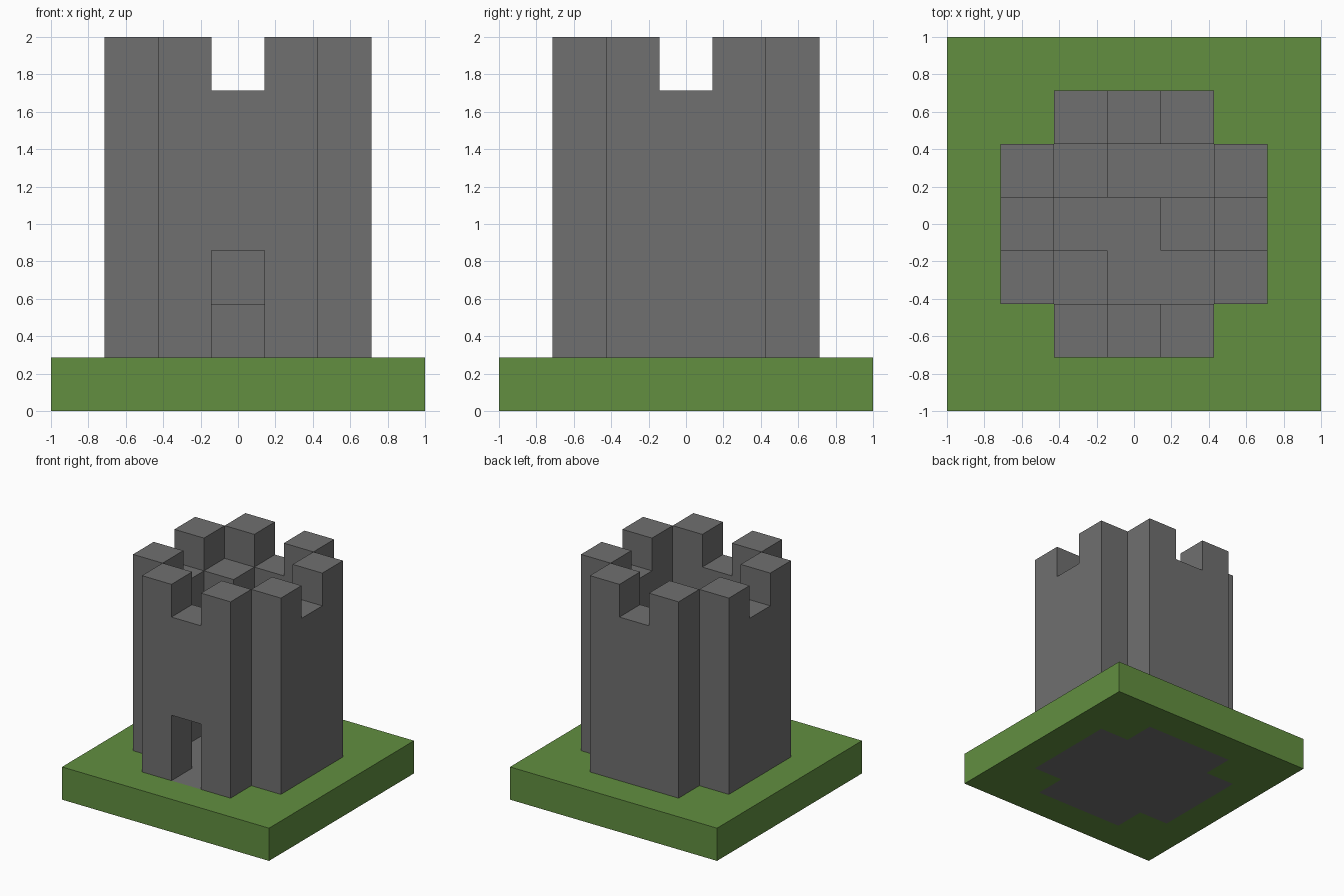
import bpy, bmesh
from mathutils import Vector

old = bpy.data.objects.get("Cube")
if old:
    bpy.data.objects.remove(old, do_unlink=True)

U = 2 / 7  # edge length of one block


def material(name, rgb):
    mat = bpy.data.materials.new(name)
    mat.use_nodes = True
    mat.diffuse_color = (*rgb, 1)
    mat.node_tree.nodes["Principled BSDF"].inputs["Base Color"].default_value = (*rgb, 1)
    return mat


stone = material("grey stone", (0.16, 0.16, 0.16))
grass = material("green grass", (0.122, 0.275, 0.051))


def build_blocks(name, cells, solid, mat):
    """Skin a set of blocks, leaving out faces that touch another block."""
    bm = bmesh.new()
    for cell in cells:
        centre = Vector(cell) + Vector((0, 0, 0.5))
        for axis in range(3):
            for sign in (-1, 1):
                n = Vector((0, 0, 0))
                n[axis] = sign
                if tuple(int(c + d) for c, d in zip(cell, n)) in solid:
                    continue
                a = Vector((0, 0, 0))
                a[(axis + 1) % 3] = 1
                b = n.cross(a)
                corners = [centre + (n + a * i + b * j) / 2
                           for i, j in ((-1, -1), (1, -1), (1, 1), (-1, 1))]
                bm.faces.new([bm.verts.new(p * U) for p in corners])
    bmesh.ops.remove_doubles(bm, verts=bm.verts, dist=0.001)
    bmesh.ops.dissolve_limit(bm, angle_limit=0.01, verts=bm.verts, edges=bm.edges)
    mesh = bpy.data.meshes.new(name)
    bm.to_mesh(mesh)
    bm.free()
    mesh.materials.append(mat)
    bpy.context.collection.objects.link(bpy.data.objects.new(name, mesh))


# Square plot, with the tower footprint (a square without corners) set into it
plot = [(x, y) for x in range(-3, 4) for y in range(-3, 4)]
footprint = [(x, y) for x, y in plot if max(abs(x), abs(y)) <= 2 and abs(x) + abs(y) < 4]
ring = [(x, y) for x, y in footprint if max(abs(x), abs(y)) == 2]

lawn = {(x, y, 0) for x, y in plot if (x, y) not in footprint}
foundation = {(x, y, 0) for x, y in footprint}

# Walls with a doorway in front; the top layer leaves a gap mid-side
doorway = {(0, -2, 1), (0, -2, 2)}
walls = {(x, y, z) for x, y in ring for z in range(1, 6)} - doorway
battlements = {(x, y, 6) for x, y in ring if x and y}

# Inner steps climbing to the wall walk
steps = {(0, 1, 1), (1, 1, 1), (1, 0, 2), (-1, -1, 4), (-1, 1, 5)}

solid = lawn | foundation | walls | battlements | steps
build_blocks("lawn", lawn, solid, grass)
build_blocks("tower_floor", foundation, solid, stone)
build_blocks("tower_walls", walls | battlements, solid, stone)
build_blocks("inner_steps", steps, solid, stone)
